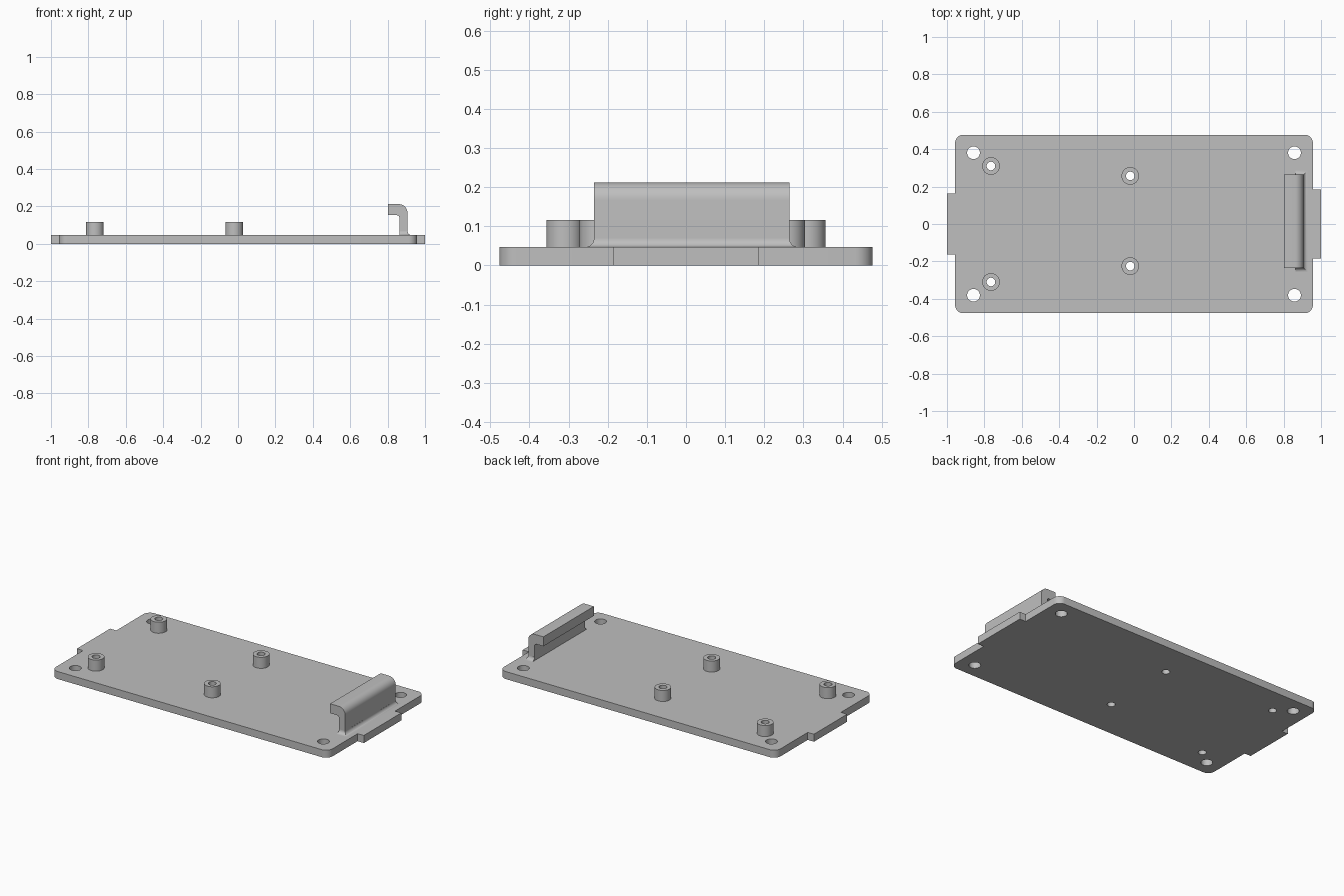
import bpy, bmesh, math
from mathutils import Vector

cube = bpy.data.objects.get("Cube")
if cube:
    bpy.data.objects.remove(cube, do_unlink=True)

grey = bpy.data.materials.new("plain_grey")
grey.use_nodes = True
grey.diffuse_color = (0.52, 0.52, 0.52, 1)
grey.node_tree.nodes["Principled BSDF"].inputs["Base Color"].default_value = grey.diffuse_color

THICK = 0.047      # base plate thickness
POST_TOP = 0.116
BORE = 0.023


def circle(x, y, r, n=40):
    return [(x + r * math.cos(2 * math.pi * i / n), y + r * math.sin(2 * math.pi * i / n))
            for i in range(n)]


def rounded(corners, steps=10):
    """Outline from (x, y, radius) right-angle corners."""
    out = []
    for i, (x, y, r) in enumerate(corners):
        p = Vector((x, y))
        if not r:
            out.append((x, y))
            continue
        u = (Vector(corners[i - 1][:2]) - p).normalized()
        v = (Vector(corners[(i + 1) % len(corners)][:2]) - p).normalized()
        c = p + r * (u + v)
        for k in range(steps + 1):
            t = math.pi / 2 * k / steps
            out.append(tuple(c - r * (v * math.cos(t) + u * math.sin(t))))
    return out


def finish(obj):
    """Weld, fix normals, shade and colour a mesh object."""
    bm = bmesh.new()
    bm.from_mesh(obj.data)
    bmesh.ops.remove_doubles(bm, verts=bm.verts, dist=1e-5)
    bmesh.ops.recalc_face_normals(bm, faces=bm.faces)
    bm.to_mesh(obj.data)
    bm.free()
    obj.data.materials.clear()
    obj.data.materials.append(grey)
    bpy.ops.object.select_all(action='DESELECT')
    obj.select_set(True)
    bpy.context.view_layer.objects.active = obj
    bpy.ops.object.shade_smooth_by_angle(angle=math.radians(35))


def extruded(name, loops, depth, location, tilt=0.0):
    """Solid from an outline with optional hole loops, extruded about its centre."""
    curve = bpy.data.curves.new(name, 'CURVE')
    curve.dimensions = '2D'
    curve.fill_mode = 'BOTH'
    curve.extrude = depth / 2
    for loop in loops:
        spline = curve.splines.new('POLY')
        spline.points.add(len(loop) - 1)
        for point, (x, y) in zip(spline.points, loop):
            point.co = (x, y, 0, 1)
        spline.use_cyclic_u = True
    obj = bpy.data.objects.new(name, curve)
    bpy.context.collection.objects.link(obj)
    obj.location = location
    obj.rotation_euler.x = tilt
    bpy.ops.object.select_all(action='DESELECT')
    obj.select_set(True)
    bpy.context.view_layer.objects.active = obj
    bpy.ops.object.convert(target='MESH')
    finish(bpy.context.view_layer.objects.active)


# Base plate with end tabs, corner screw holes and bores under the posts
W, D, R = 0.957, 0.477, 0.045
LEFT_TAB, RIGHT_TAB = 0.185, 0.164
posts = {"rear_right_post": (-0.765, 0.31), "front_right_post": (-0.765, -0.31),
         "rear_middle_post": (-0.02, 0.257), "front_middle_post": (-0.02, -0.225)}
outline = rounded([
    (-W, -D, R), (W, -D, R),
    (W, -LEFT_TAB, 0), (1, -LEFT_TAB, 0), (1, LEFT_TAB, 0), (W, LEFT_TAB, 0),
    (W, D, R), (-W, D, R),
    (-W, RIGHT_TAB, 0), (-1, RIGHT_TAB, 0), (-1, -RIGHT_TAB, 0), (-W, -RIGHT_TAB, 0)])
holes = [circle(sx * 0.858, sy * 0.381, 0.034) for sx in (-1, 1) for sy in (-1, 1)]
holes += [circle(x, y, BORE) for x, y in posts.values()]
extruded("base_plate", [outline] + holes, THICK, (0, 0, THICK / 2))

# Hollow mounting posts
for name, (x, y) in posts.items():
    extruded(name, [circle(0, 0, 0.047), circle(0, 0, BORE)], POST_TOP - THICK,
             (x, y, (POST_TOP + THICK) / 2))

# Hooked clip, profile in x and z
IN, OUT, Y0, Y1 = 0.863, 0.906, -0.235, 0.264
clip = rounded([(IN, THICK, 0), (OUT, THICK, 0), (OUT, 0.212, 0.045),
                (0.802, 0.212, 0), (0.802, 0.153, 0), (IN, 0.153, 0.014)])
extruded("hook_clip", [clip], Y1 - Y0, (0, (Y0 + Y1) / 2, 0), math.pi / 2)

# Concave fillet around the outer three sides of the clip foot
FILLET, STEPS = 0.022, 8
bm = bmesh.new()
rings = []
for k in range(STEPS + 1):
    t = math.pi / 2 * k / STEPS
    d = FILLET * (1 - math.sin(t)) + 0.0003
    z = THICK + FILLET * (1 - math.cos(t))
    rings.append([bm.verts.new(co) for co in (
        (IN + 0.0003, Y0 - d, z), (OUT + d, Y0 - d, z),
        (OUT + d, Y1 + d, z), (IN + 0.0003, Y1 + d, z))])
for low, high in zip(rings, rings[1:]):
    for i in range(4):
        j = (i + 1) % 4
        bm.faces.new((low[i], low[j], high[j], high[i]))
bm.faces.new(rings[0])
bm.faces.new(rings[-1])
mesh = bpy.data.meshes.new("clip_fillet")
bm.to_mesh(mesh)
bm.free()
fillet = bpy.data.objects.new("clip_fillet", mesh)
bpy.context.collection.objects.link(fillet)
finish(fillet)
